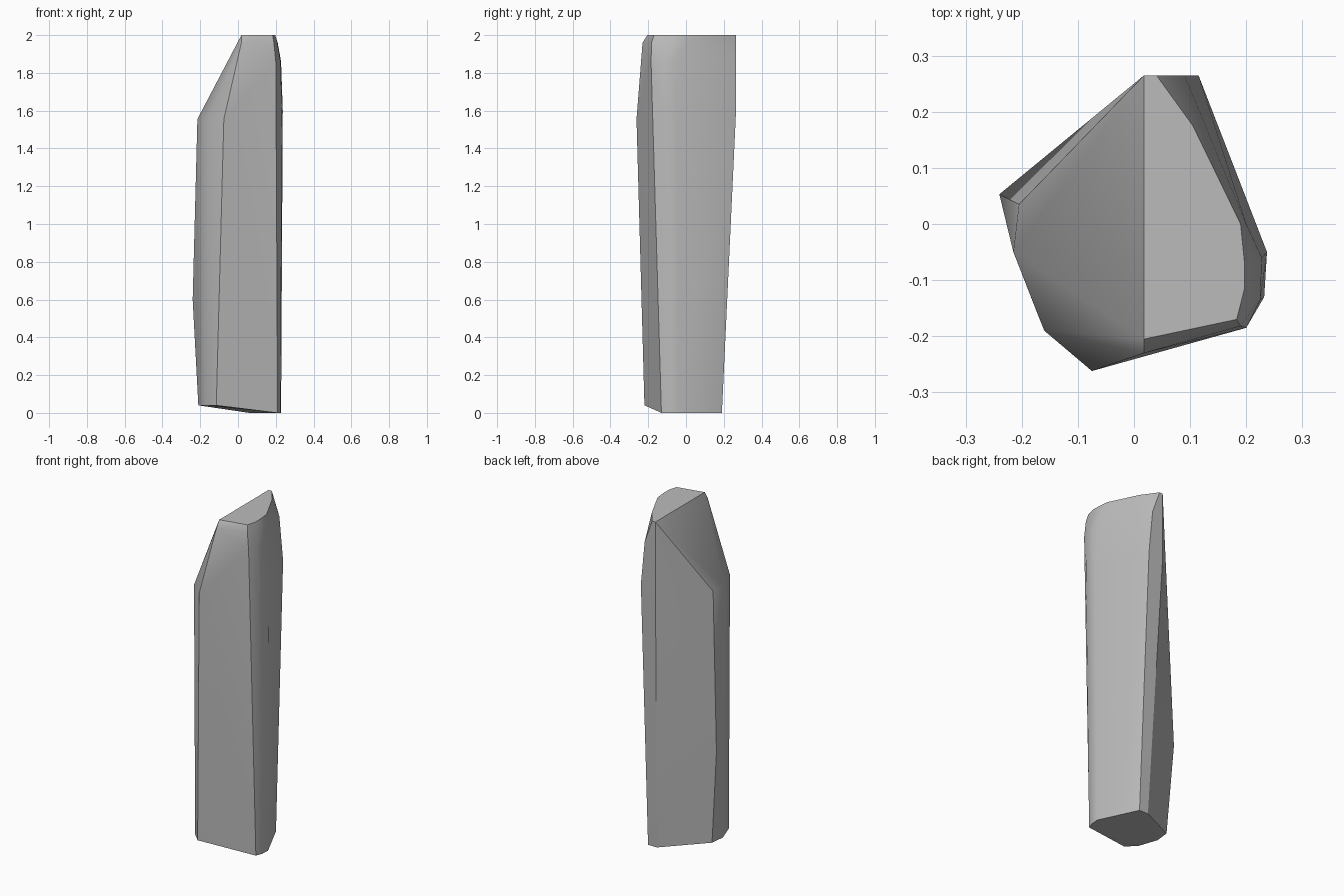
import bpy, bmesh
from math import radians
from mathutils import Vector

cube = bpy.data.objects.get("Cube")
if cube:
    bpy.data.objects.remove(cube, do_unlink=True)

# Weathered grey rock
stone = bpy.data.materials.new("stone grey")
stone.use_nodes = True
grey = (0.5, 0.5, 0.5, 1)
stone.diffuse_color = grey
stone.node_tree.nodes["Principled BSDF"].inputs["Base Color"].default_value = grey


def level(outline, z):
    """Place a plan outline at one height."""
    return [Vector((x, y, z)) for x, y in outline]


# Flat crown, then the rounded shoulder beneath it
crown = level([(.018, .265), (.04, .265), (.105, .175), (.19, 0),
               (.197, -.07), (.197, -.115), (.183, -.17), (.018, -.205)], 2)
rounding = level([(.018, -.23), (.19, -.182), (.208, -.12), (.21, -.06), (.2, 0)], 1.96)
shoulder = level([(.2, -.185), (.225, -.135), (.228, -.06), (.09, .265)], 1.86)
flank = level([(.232, -.13), (.237, -.05), (.115, .265), (.018, .265)], 1.6)

# Lower edge of the slanted cut, and the bulge on the left side
slant = level([(-.205, .035), (-.215, -.05), (-.16, -.19), (-.075, -.262)], 1.555)
bulge = level([(-.24, .053)], .6)

# Foot, chipped upward at the front and left
foot = level([(.21, -.13), (.225, -.09), (.228, -.04), (.12, .19), (.06, .19)], 0)
chip = level([(-.2, .038), (-.21, -.05), (-.17, -.165), (-.115, -.22)], .04)

# Wrap all the edges in one convex skin
bm = bmesh.new()
for point in crown + rounding + shoulder + flank + slant + bulge + foot + chip:
    bm.verts.new(point)
skin = bmesh.ops.convex_hull(bm, input=bm.verts[:])
loose = [v for v in bm.verts if not v.link_faces]
bmesh.ops.delete(bm, geom=loose, context='VERTS')
bmesh.ops.dissolve_limit(bm, angle_limit=radians(1), verts=bm.verts[:], edges=bm.edges[:])
bmesh.ops.recalc_face_normals(bm, faces=bm.faces[:])

mesh = bpy.data.meshes.new("standing_stone")
bm.to_mesh(mesh)
bm.free()
mesh.materials.append(stone)
rock = bpy.data.objects.new("standing_stone", mesh)
bpy.context.collection.objects.link(rock)

# Soft flanks with crisp fracture edges
bpy.ops.object.select_all(action='DESELECT')
rock.select_set(True)
bpy.context.view_layer.objects.active = rock
bpy.ops.object.shade_smooth_by_angle(angle=radians(30))
